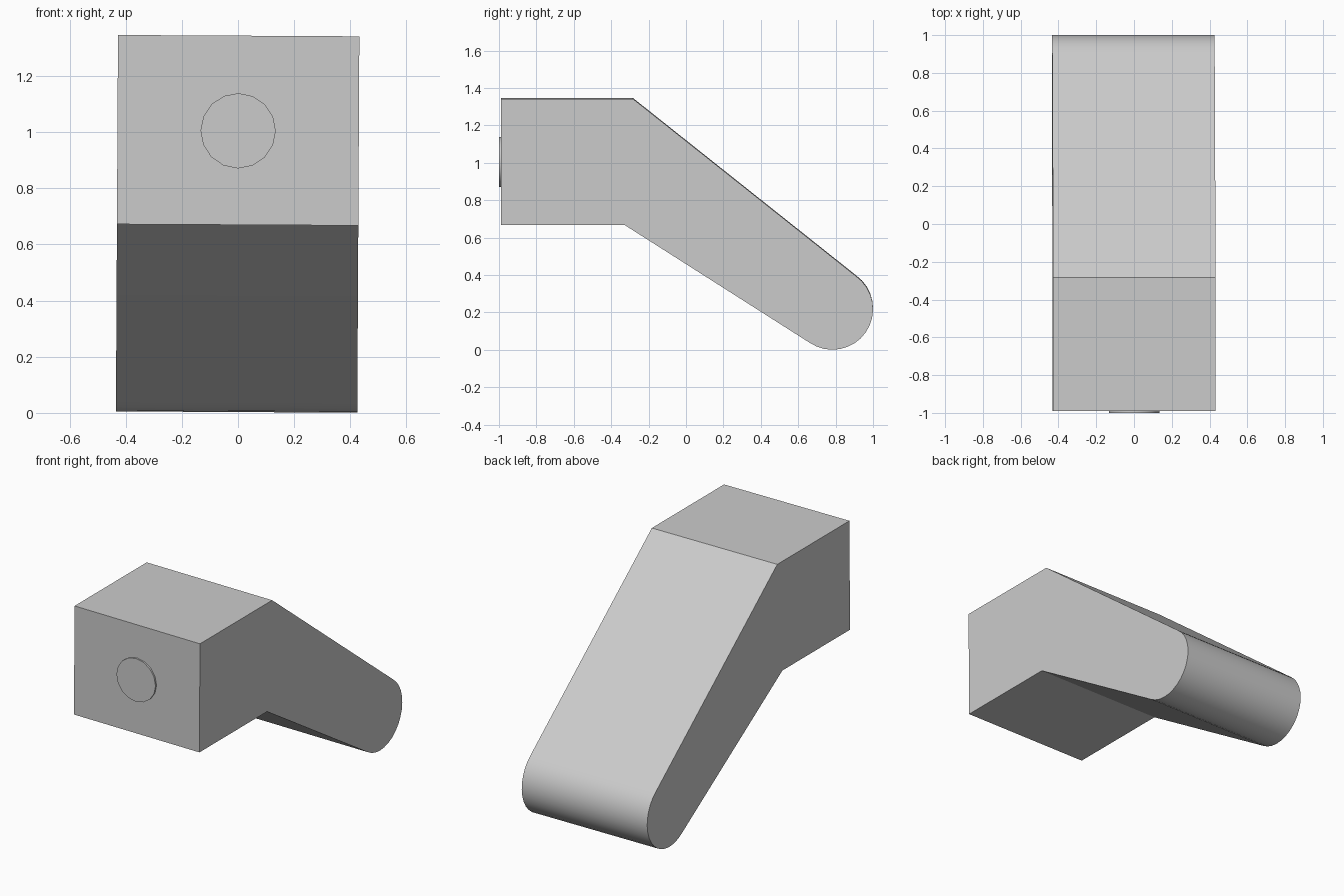
import bpy, bmesh, math
from mathutils import Matrix

if "Cube" in bpy.data.objects:
    bpy.data.objects.remove(bpy.data.objects["Cube"], do_unlink=True)

HALF_WIDTH = 0.43
LEAN = Matrix.Translation((-0.005, 0, 0)) @ Matrix.Rotation(0.0055, 4, 'Y')

grey = bpy.data.materials.new("light grey")
grey.use_nodes = True
grey.diffuse_color = (0.6, 0.6, 0.6, 1)
grey.node_tree.nodes["Principled BSDF"].inputs["Base Color"].default_value = (0.6, 0.6, 0.6, 1)


def finish(name, bm):
    """Lean the part slightly sideways and turn it into a smooth-by-angle object."""
    bmesh.ops.transform(bm, matrix=LEAN, verts=bm.verts)
    bmesh.ops.recalc_face_normals(bm, faces=bm.faces)
    mesh = bpy.data.meshes.new(name)
    bm.to_mesh(mesh)
    bm.free()
    mesh.materials.append(grey)
    obj = bpy.data.objects.new(name, mesh)
    bpy.context.collection.objects.link(obj)
    bpy.ops.object.select_all(action='DESELECT')
    obj.select_set(True)
    bpy.context.view_layer.objects.active = obj
    bpy.ops.object.shade_smooth_by_angle(angle=math.radians(30))
    return obj


# Side profile (y, z): square block, sloping arm, rounded end
profile = [(-0.99, 0.67), (-0.99, 1.344), (-0.283, 1.344)]
STEPS = 16
for i in range(STEPS + 1):
    a = math.radians(55 - 179 * i / STEPS)
    profile.append((0.783 + 0.217 * math.cos(a), 0.22 + 0.217 * math.sin(a)))
profile.append((-0.328, 0.67))

# Bent arm body
bm = bmesh.new()
side = bm.faces.new([bm.verts.new((-HALF_WIDTH, y, z)) for y, z in profile])
ext = bmesh.ops.extrude_face_region(bm, geom=[side], use_keep_orig=True)
new_verts = [g for g in ext["geom"] if isinstance(g, bmesh.types.BMVert)]
bmesh.ops.translate(bm, verts=new_verts, vec=(2 * HALF_WIDTH, 0, 0))
finish("arm_body", bm)

# Shallow round button on the front face
bm = bmesh.new()
bmesh.ops.create_cone(
    bm, cap_ends=True, segments=16, radius1=0.134, radius2=0.134, depth=0.03,
    matrix=Matrix.Translation((0, -0.985, 1.005)) @ Matrix.Rotation(math.pi / 2, 4, 'X'))
finish("front_button", bm)
